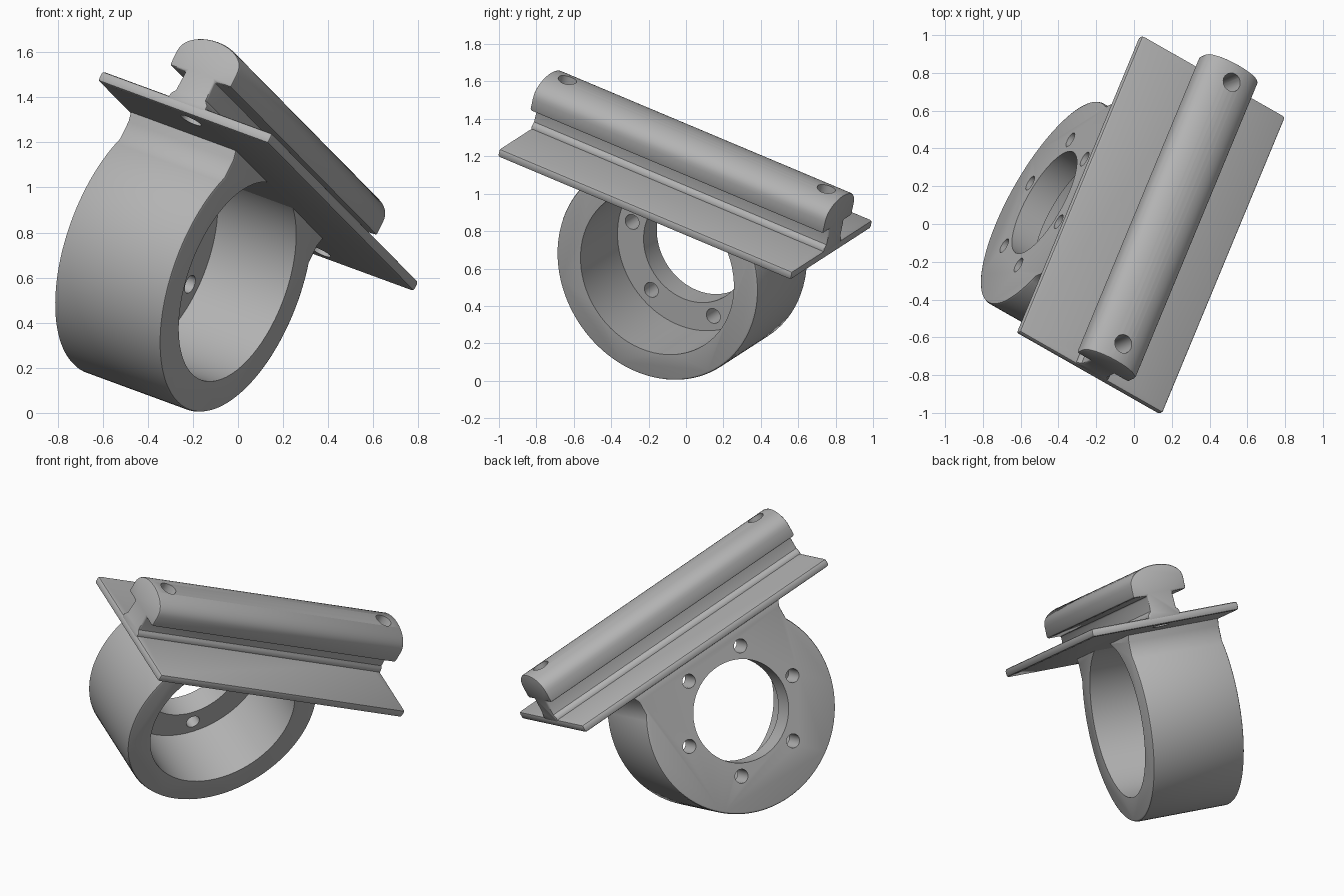
import bpy, bmesh
from math import sin, cos, pi, asin, radians
from mathutils import Matrix, Vector

old = bpy.data.objects.get("Cube")
if old:
    bpy.data.objects.remove(old, do_unlink=True)

# Tilted working frame: x across the plate, y along the rail, z away from the plate
along = Vector((0.357, 0.861, -0.362)).normalized()
across = Vector((0.829, -0.469, -0.305))
across = (across - along * across.dot(along)).normalized()
normal = across.cross(along)
FRAME = Matrix((across, along, normal)).transposed().to_4x4()
FRAME.translation = (0.10, 0, 1.05)

HALF_W, HALF_L, THICK = 0.458, 0.911, 0.05
RING_Z, RING_R, BORE_R = -0.486, 0.61, 0.465
OPEN_X, BACK_X, FLANGE = 0.13, -0.44, 0.15

grey = bpy.data.materials.new("plain grey")
grey.use_nodes = True
grey.diffuse_color = (0.45, 0.45, 0.45, 1)
grey.node_tree.nodes["Principled BSDF"].inputs["Base Color"].default_value = (0.45, 0.45, 0.45, 1)


def add_object(name, bm):
    bmesh.ops.recalc_face_normals(bm, faces=bm.faces[:])
    mesh = bpy.data.meshes.new(name)
    bm.to_mesh(mesh)
    bm.free()
    mesh.materials.append(grey)
    ob = bpy.data.objects.new(name, mesh)
    bpy.context.collection.objects.link(ob)
    return ob


def prism(name, points, start, end):
    """Extrude 3D outline points lying at start by the vector end - start."""
    bm = bmesh.new()
    face = bm.faces.new([bm.verts.new(Vector(p) + Vector(start)) for p in points])
    ext = bmesh.ops.extrude_face_region(bm, geom=[face])
    moved = [g for g in ext["geom"] if isinstance(g, bmesh.types.BMVert)]
    bmesh.ops.translate(bm, verts=moved, vec=Vector(end) - Vector(start))
    return add_object(name, bm)


def cylinder(start, end, radius, sides=24):
    a, b = Vector(start), Vector(end)
    rot = (b - a).to_track_quat('Z', 'Y').to_matrix().to_4x4()
    bm = bmesh.new()
    bmesh.ops.create_cone(bm, cap_ends=True, segments=sides, radius1=radius, radius2=radius,
                          depth=(b - a).length, matrix=Matrix.Translation((a + b) / 2) @ rot)
    ob = add_object("cutter", bm)
    ob.hide_render = True
    return ob


def finish(ob, bevel, cutters):
    """Round the edges, cut the holes and place the part."""
    bpy.ops.object.select_all(action='DESELECT')
    bpy.context.view_layer.objects.active = ob
    ob.select_set(True)
    mod = ob.modifiers.new("round", 'BEVEL')
    mod.width, mod.segments, mod.limit_method = bevel, 2, 'ANGLE'
    mod.angle_limit = radians(40)
    bpy.ops.object.modifier_apply(modifier=mod.name)
    for cutter in cutters:
        mod = ob.modifiers.new("hole", 'BOOLEAN')
        mod.operation, mod.solver, mod.object = 'DIFFERENCE', 'EXACT', cutter
        bpy.ops.object.modifier_apply(modifier=mod.name)
    bpy.ops.object.shade_smooth_by_angle(angle=radians(35))
    ob.matrix_world = FRAME


# Mounting holes shared by plate and rail
mount_cutters = [cylinder((0, s * 0.804, -0.2), (0, s * 0.804, 0.5), 0.05) for s in (-1, 1)]

# Base plate
corners = [(-HALF_W, -HALF_L, 0), (HALF_W, -HALF_L, 0), (HALF_W, HALF_L, 0), (-HALF_W, HALF_L, 0)]
plate = prism("base_plate", corners, (0, 0, -THICK), (0, 0, 0))
finish(plate, 0.014, mount_cutters)

# Rail: stem with a domed head
half = [(0.1, -0.02), (0.1, 0.015), (0.082, 0.035), (0.078, 0.13), (0.165, 0.13), (0.165, 0.2)]
half += [(0.165 * cos(a), 0.2 + 0.105 * sin(a) ** 0.9) for a in (pi / 2 * i / 10 for i in range(1, 10))]
outline = half + [(0, 0.305)] + [(-x, z) for x, z in reversed(half)]
rail = prism("rail", [(x, 0, z) for x, z in outline], (0, -HALF_L, 0), (0, HALF_L, 0))
finish(rail, 0.012, mount_cutters)

# Ring housing: round below, straight neck flaring into the plate
NECK = 0.525
lift = (RING_R ** 2 - NECK ** 2) ** 0.5
first = asin(lift / RING_R)
sweep = pi + 2 * first
arc = [pi - first + sweep * i / 72 for i in range(73)]
body = [(0, RING_R * cos(a), RING_Z + RING_R * sin(a)) for a in arc]
body += [(0, NECK, -0.09), (0, NECK + 0.025, -0.035), (0, -NECK - 0.025, -0.035), (0, -NECK, -0.09)]
housing = prism("ring_housing", body, (BACK_X, 0, 0), (OPEN_X, 0, 0))

# Bore, flange opening and six bolt holes
ring_cutters = [
    cylinder((BACK_X + FLANGE, 0, RING_Z), (OPEN_X + 0.2, 0, RING_Z), BORE_R, 72),
    cylinder((BACK_X - 0.2, 0, RING_Z), (OPEN_X, 0, RING_Z), 0.307, 64)]
for i in range(6):
    y, z = 0.385 * cos(i * pi / 3), RING_Z + 0.385 * sin(i * pi / 3)
    ring_cutters.append(cylinder((BACK_X - 0.1, y, z), (BACK_X + FLANGE + 0.05, y, z), 0.042))
finish(housing, 0.014, ring_cutters)

for cutter in mount_cutters + ring_cutters:
    bpy.data.objects.remove(cutter, do_unlink=True)
